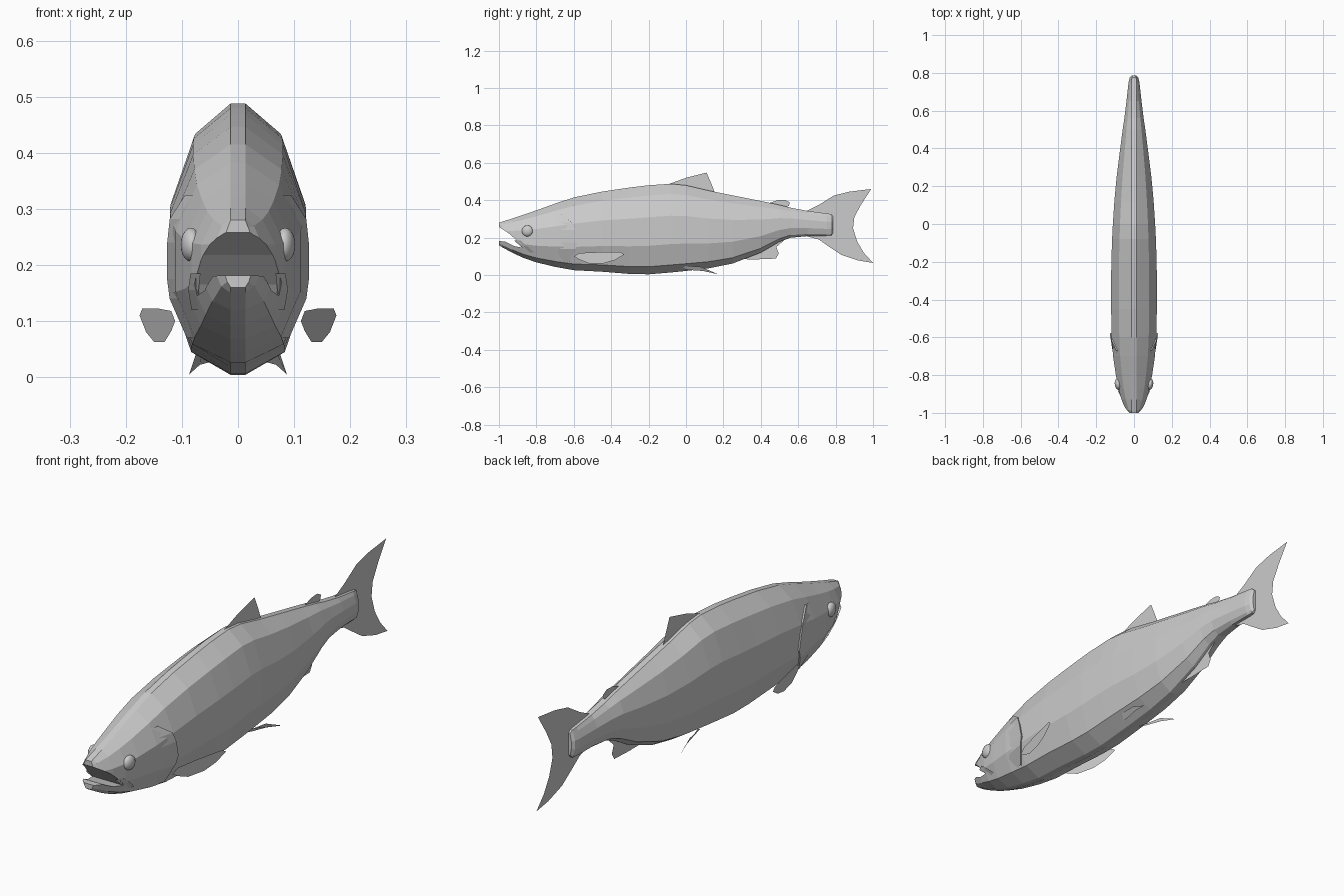
import bpy, bmesh
from math import radians

if "Cube" in bpy.data.objects:
    bpy.data.objects.remove(bpy.data.objects["Cube"])

# Body stations: y, bottom z, top z, half width
ST = [(-1.0, .16, .28, .028), (-.985, .15, .285, .043), (-.93, .12, .302, .066),
      (-.87, .092, .322, .083), (-.8, .068, .346, .096), (-.7, .044, .382, .111),
      (-.6, .026, .415, .118), (-.45, .018, .446, .121), (-.3, .006, .468, .121),
      (-.2, .004, .48, .12), (-.08, .014, .488, .116), (0, .022, .48, .112),
      (.12, .036, .452, .104), (.25, .062, .426, .092), (.4, .12, .396, .073),
      (.5, .178, .375, .06), (.56, .2, .36, .051), (.65, .208, .343, .04),
      (.75, .208, .33, .029), (.775, .21, .326, .023), (.785, .222, .315, .013)]
# Section of one side, bottom to top: width fraction, height fraction
SEC = [(0, 0), (.69, .085), (1, .32), (1, .64), (.66, .885), (0, 1)]


def section(y):
    y = max(ST[0][0], min(ST[-1][0], y))
    for a, b in zip(ST, ST[1:]):
        if y <= b[0]:
            t = (y - a[0]) / (b[0] - a[0])
            lo, hi, w = (a[i] + (b[i] - a[i]) * t for i in (1, 2, 3))
            break
    return [(max(min(.013, w * .5), w * fx), lo + (hi - lo) * fz) for fx, fz in SEC]


def surface_x(y, z):
    s = section(y)
    for (xa, za), (xb, zb) in zip(s, s[1:]):
        if za <= z <= zb:
            return xa + (xb - xa) * (z - za) / (zb - za)
    return 0


def make(name, verts, faces):
    me = bpy.data.meshes.new(name)
    me.from_pydata(verts, [], faces)
    bm = bmesh.new()
    bm.from_mesh(me)
    bmesh.ops.recalc_face_normals(bm, faces=bm.faces)
    bm.to_mesh(me)
    bm.free()
    ob = bpy.data.objects.new(name, me)
    bpy.context.collection.objects.link(ob)
    return ob


def both_sides(name, verts, faces):
    for side, s in (("right", 1), ("left", -1)):
        make(f"{name}_{side}", [(s * x, y, z) for x, y, z in verts], faces)


def fin(name, outline):
    make(name, [(0, y, z) for y, z in outline], [range(len(outline))])


# Body loft
verts, faces = [], []
n = 2 * len(SEC)
for st in ST:
    s = section(st[0])
    verts += [(x, st[0], z) for x, z in s] + [(-x, st[0], z) for x, z in reversed(s)]
for r in range(len(ST) - 1):
    for i in range(n):
        j = (i + 1) % n
        faces.append((r * n + i, r * n + j, (r + 1) * n + j, (r + 1) * n + i))
faces += [range(n), range((len(ST) - 1) * n, len(ST) * n)]
body = make("body", verts, faces)

# Open mouth, cut with a wedge
wedge = [(-1.05, .275), (-1.0, .258), (-.94, .218), (-.885, .165), (-.87, .145),
         (-.92, .155), (-.97, .18), (-1.05, .184)]
k = len(wedge)
cutter = make("mouth_cutter", [(x, y, z) for x in (-.3, .3) for y, z in wedge],
              [range(k), range(k, 2 * k)] +
              [(i, (i + 1) % k, k + (i + 1) % k, k + i) for i in range(k)])
cutter.hide_render = True
mod = body.modifiers.new("mouth", "BOOLEAN")
mod.operation, mod.object, mod.solver = "DIFFERENCE", cutter, "EXACT"
bpy.context.view_layer.objects.active = body
bpy.ops.object.modifier_apply(modifier="mouth")
bpy.data.objects.remove(cutter)


# Raised plates on the head: gill covers and jaw plates
def plate(name, edge, depth, lift):
    v, f = [], []
    for y, z in edge:
        x = surface_x(y, z)
        v += [(surface_x(y - depth, z) - .002, y - depth, z), (x + lift, y, z),
              (x - .01, y - .005, z)]
    for i in range(len(edge) - 1):
        a, b = 3 * i, 3 * i + 3
        f += [(a, a + 1, b + 1, b), (a + 1, a + 2, b + 2, b + 1)]
    both_sides(name, v, f)


plate("gill_cover", [(-.67, .325), (-.61, .282), (-.592, .24), (-.578, .175),
                     (-.59, .14), (-.625, .07)], .12, .008)
plate("jaw_plate", [(-.885, .185), (-.85, .155), (-.81, .12)], .035, .006)

# Eyes
for side, s in (("right", 1), ("left", -1)):
    bpy.ops.mesh.primitive_uv_sphere_add(segments=16, ring_count=10, radius=.03,
                                         location=(s * .084, -.848, .236))
    eye = bpy.context.object
    eye.name = f"eye_{side}"
    eye.scale.x = .6
    eye.rotation_euler.z = radians(-8 * s)
    bpy.ops.object.shade_smooth()

# Centre fins
fin("dorsal_fin", [(-.11, .48), (0, .52), (.11, .548), (.135, .49), (.155, .44), (0, .46)])
fin("adipose_fin", [(.43, .38), (.49, .4), (.53, .402), (.555, .388), (.55, .37),
                    (.52, .355)])
fin("tail_fin", [(.63, .335), (.71, .375), (.79, .425), (.875, .446), (.99, .46),
                 (.935, .375), (.9, .31), (.893, .25), (.915, .18), (.95, .12),
                 (1.0, .065), (.92, .078), (.83, .108), (.76, .155), (.71, .19), (.63, .212)])
fin("anal_fin", [(.31, .12), (.28, .085), (.38, .084), (.48, .088), (.496, .115),
                 (.483, .15), (.54, .2), (.45, .19)])

# Paired fins
pectoral = [(-.6, .1), (-.57, .118), (-.48, .122), (-.35, .122), (-.33, .11),
            (-.38, .08), (-.44, .063), (-.52, .063), (-.57, .082)]
both_sides("pectoral_fin", [(.112 + (y + .6) * .235, y, z) for y, z in pectoral],
           [range(len(pectoral))])
both_sides("pelvic_fin", [(.04, -.02, .034), (.066, .0, .05), (.074, .08, .044),
                          (.087, .17, .005), (.068, .09, .022), (.05, .02, .027)],
           [range(6)])
